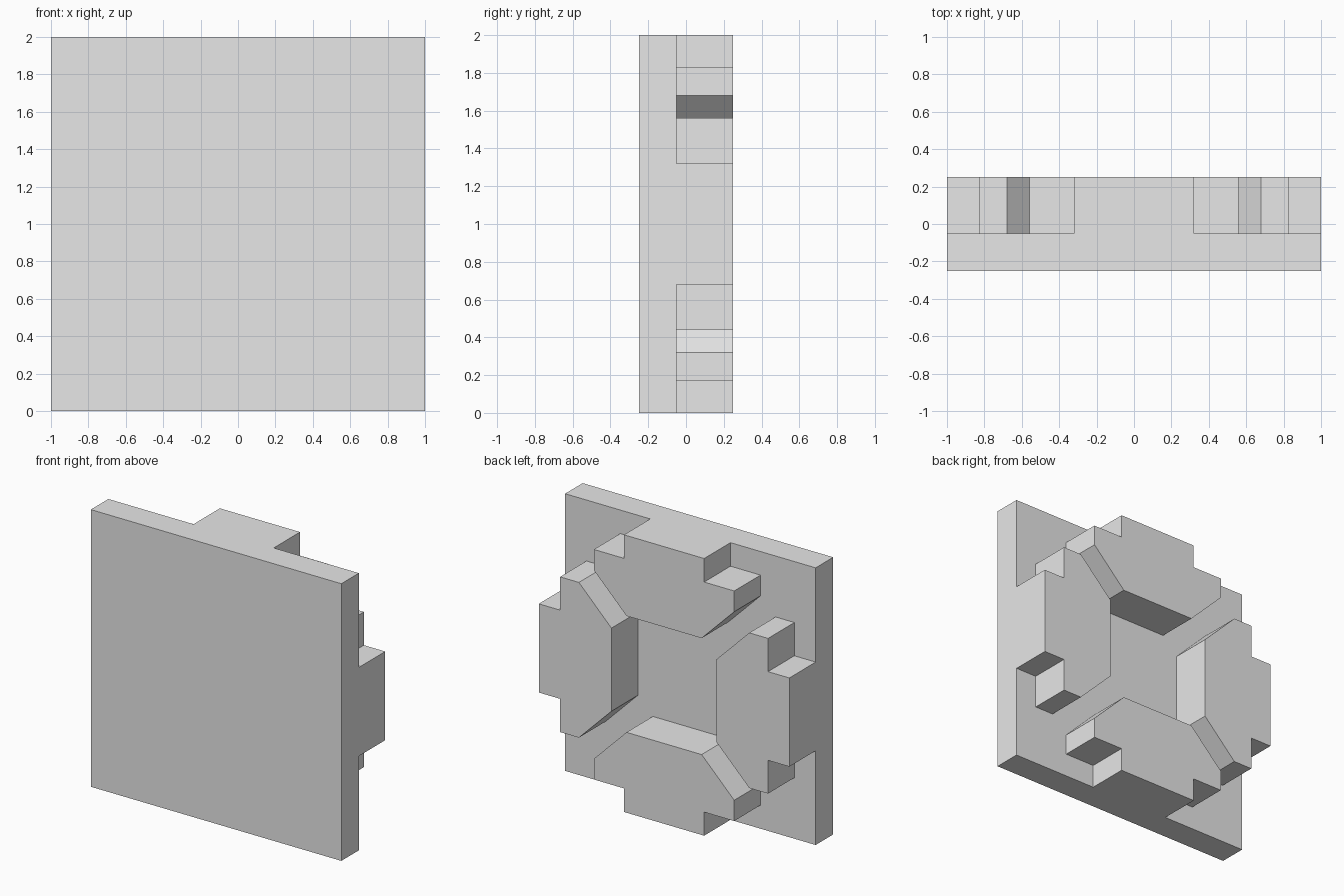
import bpy
import bmesh
from math import cos, sin, radians
from mathutils import Vector

cube = bpy.data.objects.get("Cube")
if cube:
    bpy.data.objects.remove(cube, do_unlink=True)

# Single plain grey
grey = bpy.data.materials.new("plain grey")
grey.use_nodes = True
grey.diffuse_color = (0.8, 0.8, 0.8, 1)
grey.node_tree.nodes["Principled BSDF"].inputs["Base Color"].default_value = (0.8, 0.8, 0.8, 1)


def prism(name, outline, y0, y1):
    """Extrude an (x, z) outline from y0 to y1."""
    bm = bmesh.new()
    face = bm.faces.new([bm.verts.new((x, y0, z)) for x, z in outline])
    extruded = bmesh.ops.extrude_face_region(bm, geom=[face])["geom"]
    verts = [v for v in extruded if isinstance(v, bmesh.types.BMVert)]
    bmesh.ops.translate(bm, verts=verts, vec=Vector((0, y1 - y0, 0)))
    bmesh.ops.recalc_face_normals(bm, faces=bm.faces)
    mesh = bpy.data.meshes.new(name)
    bm.to_mesh(mesh)
    bm.free()
    mesh.materials.append(grey)
    obj = bpy.data.objects.new(name, mesh)
    bpy.context.scene.collection.objects.link(obj)
    return obj


# Square face plate
prism("face_plate", [(-1, 0), (1, 0), (1, 2), (-1, 2)], -0.25, -0.05)

# Stepped, chamfered block on each edge of the back: (half width, distance from centre)
half = [(0.30, 0.42), (0.56, 0.68), (0.56, 0.83), (0.32, 0.83), (0.32, 1.0)]
outline = half + [(-w, r) for w, r in reversed(half)]

for name, angle in (("top", 0), ("right", 90), ("bottom", 180), ("left", 270)):
    c, s = cos(radians(angle)), sin(radians(angle))
    turned = [(w * c - r * s, 1 + w * s + r * c) for w, r in outline]
    prism(name + "_back_block", turned, -0.05, 0.25)
